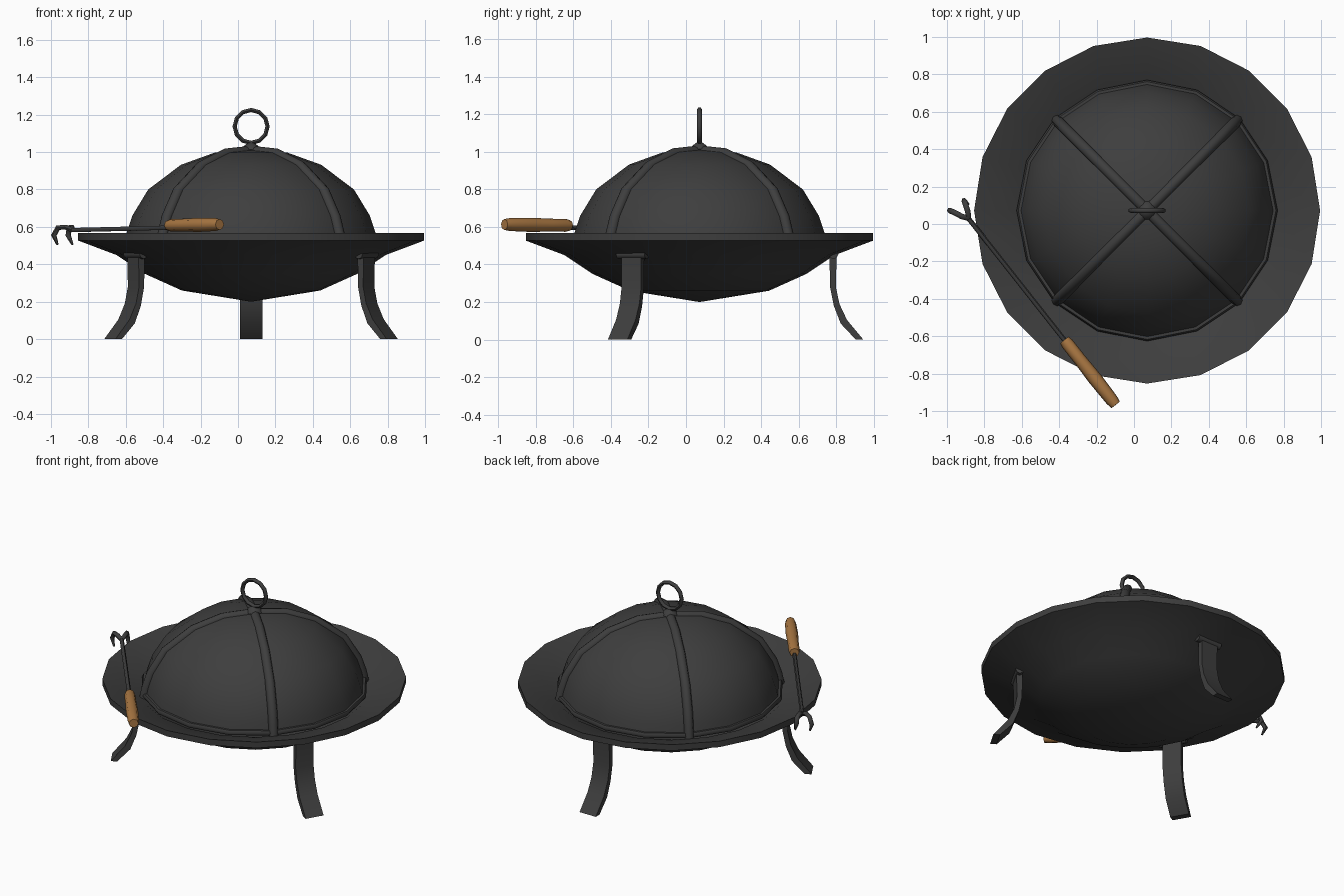
import bpy, bmesh, math
from mathutils import Vector, Matrix

if "Cube" in bpy.data.objects:
    bpy.data.objects.remove(bpy.data.objects["Cube"])

CX, CY = 0.07, 0.072  # bowl axis


def material(name, rgb):
    m = bpy.data.materials.new(name)
    m.diffuse_color = (*rgb, 1)
    m.use_nodes = True
    m.node_tree.nodes["Principled BSDF"].inputs["Base Color"].default_value = m.diffuse_color
    return m


IRON = material("dark iron", (0.048, 0.048, 0.048))
WOOD = material("brown wood", (0.40, 0.185, 0.055))


def finish(name, mesh, mat, angle=40):
    mesh.materials.clear()
    mesh.materials.append(mat)
    ob = bpy.data.objects.new(name, mesh)
    bpy.context.collection.objects.link(ob)
    bpy.ops.object.select_all(action='DESELECT')
    ob.select_set(True)
    bpy.context.view_layer.objects.active = ob
    bpy.ops.object.shade_smooth_by_angle(angle=math.radians(angle))
    return ob


def lathe(name, profile, sides, mat, angle=40):
    """Spin an (r, z) profile around the bowl axis."""
    bm = bmesh.new()
    vs = [bm.verts.new((CX + r, CY, z)) for r, z in profile]
    es = [bm.edges.new(p) for p in zip(vs, vs[1:])]
    bmesh.ops.spin(bm, geom=vs + es, cent=(CX, CY, 0), axis=(0, 0, 1),
                   angle=math.tau, steps=sides, use_merge=False)
    bmesh.ops.remove_doubles(bm, verts=bm.verts, dist=0.0005)
    bmesh.ops.recalc_face_normals(bm, faces=bm.faces)
    me = bpy.data.meshes.new(name)
    bm.to_mesh(me)
    bm.free()
    return finish(name, me, mat, angle)


def tube(name, points, radius, mat, res=1, cyclic=False, scales=None, angle=60):
    """Round bar along a path, with optional radius scale per point."""
    cu = bpy.data.curves.new(name + "_path", 'CURVE')
    cu.dimensions = '3D'
    cu.bevel_depth = radius
    cu.bevel_resolution = res
    cu.use_fill_caps = True
    sp = cu.splines.new('POLY')
    sp.points.add(len(points) - 1)
    for i, p in enumerate(points):
        sp.points[i].co = (*p, 1)
        sp.points[i].radius = scales[i] if scales else 1
    sp.use_cyclic_u = cyclic
    tmp = bpy.data.objects.new(name + "_path", cu)
    bpy.context.collection.objects.link(tmp)
    bpy.context.view_layer.update()
    dg = bpy.context.evaluated_depsgraph_get()
    me = bpy.data.meshes.new_from_object(tmp.evaluated_get(dg))
    bpy.data.objects.remove(tmp)
    return finish(name, me, mat, angle)


# fire bowl: outside up to the rim, then back down the inside
lathe("fire_bowl", [(0, 0.20), (0.37, 0.26), (0.57, 0.35), (0.72, 0.45),
                    (0.925, 0.527), (0.925, 0.567), (0.70, 0.495),
                    (0.55, 0.39), (0.35, 0.30), (0, 0.24)], 20, IRON)

# domed lid
DOME = [(0.68, 0.50), (0.665, 0.57), (0.635, 0.66), (0.55, 0.80),
        (0.375, 0.932), (0.195, 0.997), (0, 1.012)]
lathe("lid_dome", DOME, 16, IRON)

# ring around the lid's foot
tube("lid_base_ring",
     [(CX + 0.68 * math.cos(a), CY + 0.68 * math.sin(a), 0.512)
      for a in (math.tau * i / 16 for i in range(16))], 0.018, IRON, cyclic=True)

# two crossing straps over the lid
half = [(r, z - 0.008) for r, z in DOME]
arch = half + [(-r, z) for r, z in reversed(half[:-1])]
for n, a in enumerate((45, 135)):
    c, s = math.cos(math.radians(a)), math.sin(math.radians(a))
    tube(f"lid_strap_{n + 1}", [(CX + r * c, CY + r * s, z) for r, z in arch],
         0.03, IRON, res=2)

# lifting ring and its stub
tube("lid_handle_ring",
     [(CX + 0.088 * math.sin(a), CY, 1.137 + 0.088 * math.cos(a))
      for a in (math.tau * i / 12 for i in range(12))], 0.013, IRON, cyclic=True)
lathe("lid_handle_stub", [(0, 1.0), (0.05, 1.015), (0.04, 1.032), (0.015, 1.05),
                          (0, 1.05)], 10, IRON)

# three curved legs, each hung from a cross bar
LEG = [(0.692, 0.455), (0.730, 0.455), (0.726, 0.28), (0.745, 0.19),
       (0.785, 0.105), (0.872, 0.0), (0.832, 0.0), (0.752, 0.085),
       (0.715, 0.18), (0.695, 0.28)]
for n, a in enumerate((90, 210, 330)):
    spin = Matrix.Translation((CX, CY, 0)) @ Matrix.Rotation(math.radians(a), 4, 'Z')
    bm = bmesh.new()
    face = bm.faces.new([bm.verts.new((r, -0.06, z)) for r, z in LEG])
    ext = bmesh.ops.extrude_face_region(bm, geom=[face])["geom"]
    bmesh.ops.translate(bm, vec=(0, 0.12, 0),
                        verts=[v for v in ext if isinstance(v, bmesh.types.BMVert)])
    bmesh.ops.recalc_face_normals(bm, faces=bm.faces)
    bm.transform(spin)
    me = bpy.data.meshes.new("leg")
    bm.to_mesh(me)
    bm.free()
    finish(f"leg_{n + 1}", me, IRON)
    tube(f"leg_cross_bar_{n + 1}",
         [spin @ Vector((0.713, y, 0.455)) for y in (-0.087, 0.087)], 0.026, IRON, res=2)

# poker: wooden grip, rod and two hooked prongs
grip_a, grip_b = Vector((-0.372, -0.62, 0.608)), Vector((-0.098, -0.967, 0.613))
fork = Vector((-0.885, 0.03, 0.583))
tube("poker_grip", [grip_a.lerp(grip_b, t) for t in (0, 0.06, 0.3, 0.6, 0.92, 1)],
     0.036, WOOD, res=2, scales=(0.8, 0.95, 0.95, 1.05, 0.95, 0.8))
tube("poker_rod", [grip_a.lerp(grip_b, 0.1) - Vector((0, 0, 0.012)), fork], 0.013, IRON)
tube("poker_outer_prong", [fork, (-0.92, 0.04, 0.598), (-0.962, 0.062, 0.596),
                           (-0.985, 0.072, 0.555), (-0.965, 0.062, 0.505)],
     0.015, IRON, scales=(0.9, 1, 1, 1, 0.4))
tube("poker_inner_prong", [fork, (-0.888, 0.065, 0.598), (-0.902, 0.108, 0.596),
                           (-0.908, 0.125, 0.555), (-0.885, 0.105, 0.505)],
     0.015, IRON, scales=(0.9, 1, 1, 1, 0.4))
